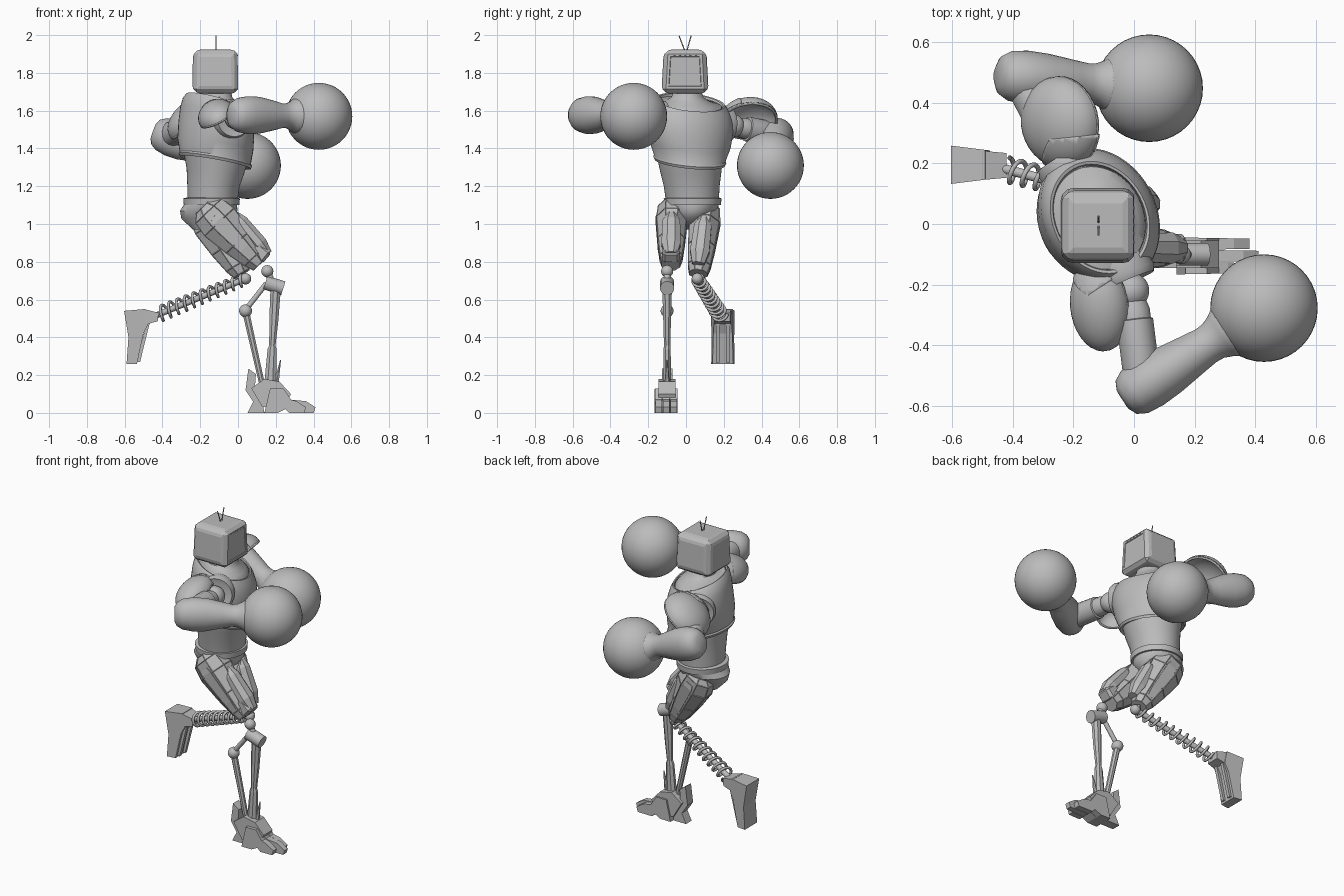
import bpy, bmesh
from math import sin, cos, pi, radians
from mathutils import Vector, Matrix, Euler

if "Cube" in bpy.data.objects:
    bpy.data.objects.remove(bpy.data.objects["Cube"])

grey = bpy.data.materials.new("plain_grey")
grey.use_nodes = True
grey.diffuse_color = (0.5, 0.5, 0.5, 1)
grey.node_tree.nodes["Principled BSDF"].inputs["Base Color"].default_value = (0.5, 0.5, 0.5, 1)


def finish(name, bm, smooth=0):
    """Turn a bmesh into a named object; smooth is the sharp-edge angle."""
    bmesh.ops.recalc_face_normals(bm, faces=bm.faces)
    me = bpy.data.meshes.new(name)
    bm.to_mesh(me)
    bm.free()
    me.materials.append(grey)
    if smooth:
        for p in me.polygons:
            p.use_smooth = True
        me.set_sharp_from_angle(angle=radians(smooth))
    ob = bpy.data.objects.new(name, me)
    bpy.context.collection.objects.link(ob)
    return ob


def skin(name, rings, smooth=0, panel=0):
    """Join rings of points into a closed tube, with optional sunk panels."""
    bm = bmesh.new()
    loops = [[bm.verts.new(p) for p in r] for r in rings]
    n = len(loops[0])
    sides = [bm.faces.new((a[i], a[(i + 1) % n], b[(i + 1) % n], b[i]))
             for a, b in zip(loops, loops[1:]) for i in range(n)]
    bm.faces.new(loops[0])
    bm.faces.new(loops[-1])
    if panel:
        bmesh.ops.recalc_face_normals(bm, faces=bm.faces)
        bmesh.ops.inset_individual(bm, faces=sides, thickness=panel, depth=-panel * 0.6)
    return finish(name, bm, smooth)


def limb(name, p0, p1, profile, n=24, smooth=40, panel=0):
    """Tube along p0-p1; profile rows are (t, radius_u, radius_v)."""
    p0, p1 = Vector(p0), Vector(p1)
    d = (p1 - p0).normalized()
    ref = Vector((0, 0, 1)) if abs(d.z) < 0.6 else Vector((0, 1, 0))
    u = d.cross(ref).normalized()
    v = u.cross(d)
    angles = [2 * pi * (i + 0.5) / n for i in range(n)]
    return skin(name, [[p0.lerp(p1, t) + u * (a * cos(k)) + v * (b * sin(k)) for k in angles]
                       for t, a, b in profile], smooth, panel)


def rod(name, p0, p1, r0, r1=None, n=16):
    r1 = r1 or r0
    return limb(name, p0, p1, [(0, r0, r0), (1, r1, r1)], n)


def trunk(name, rows, yaw):
    """Upright body shell; rows are (z, cx, cy, depth, width, forward tilt)."""
    rot = Matrix.Rotation(radians(yaw), 3, 'Z')
    rings = []
    for z, cx, cy, a, b, tilt in rows:
        rings.append([Vector((cx, cy, z)) + rot @ Vector((a * cos(k), b * sin(k), -tilt * a * cos(k)))
                      for k in (2 * pi * i / 48 for i in range(48))])
    return skin(name, rings, 40)


def ball(name, c, r):
    bm = bmesh.new()
    bmesh.ops.create_uvsphere(bm, u_segments=40, v_segments=24, radius=r, matrix=Matrix.Translation(c))
    return finish(name, bm, 60)


def prism(name, outline, y, half, taper=0.0):
    """Extrude an x-z outline about y, narrowing toward +x by taper."""
    xs = [x for x, z in outline]
    lo, span = min(xs), max(xs) - min(xs)
    return skin(name, [[(x, y + s * half * (1 - taper * (x - lo) / span), z) for x, z in outline]
                       for s in (-1, 1)])


def box(name, c, size, rot=(0, 0, 0), bevel=0.006):
    bm = bmesh.new()
    m = Matrix.LocRotScale(Vector(c), Euler(rot), Vector(size))
    bmesh.ops.create_cube(bm, size=1, matrix=m)
    bmesh.ops.bevel(bm, geom=bm.edges[:], offset=bevel, segments=1, affect='EDGES')
    return finish(name, bm)


# Head: bevelled set with shallow raised panels and a framed screen
bm = bmesh.new()
bmesh.ops.create_cube(bm, size=1, matrix=Matrix.LocRotScale(
    Vector((-0.118, -0.005, 1.807)), None, Vector((0.238, 0.24, 0.222))))
for v in bm.verts:
    if v.co.z > 1.8:
        v.co.y = -0.005 + (v.co.y + 0.005) * 0.9
        v.co.x = -0.118 + (v.co.x + 0.118) * 0.97
bmesh.ops.bevel(bm, geom=bm.edges[:], offset=0.018, segments=1, affect='EDGES')
bm.normal_update()
big = [f for f in bm.faces if f.calc_area() > 0.02]
screen = [f for f in big if f.normal.x > 0.8]
bmesh.ops.inset_individual(bm, faces=[f for f in big if f not in screen], thickness=0.024, depth=0.005)
bmesh.ops.inset_individual(bm, faces=screen, thickness=0.02, depth=0)
bmesh.ops.inset_individual(bm, faces=screen, thickness=0.003, depth=-0.004)
finish("head", bm)
for i in range(5):
    box(f"head_button_{i}", (-0.005, -0.06 + i * 0.028, 1.893), (0.012, 0.01, 0.006), bevel=0.001)
for s in (-1, 1):
    rod("antenna", (-0.117, 0, 1.90), (-0.117, s * 0.032 - 0.005, 1.997), 0.003, n=6)

# Neck, chest, waist and hips
trunk("neck", [(1.58, -.115, .02, .15, .185, .3), (1.635, -.115, .02, .145, .175, .3),
               (1.645, -.115, .018, .125, .145, .22), (1.656, -.115, .012, .1, .11, .1),
               (1.672, -.115, .008, .084, .085, 0), (1.71, -.115, .005, .08, .072, 0)], 28)
trunk("chest", [(1.335, -.12, .02, .165, .165, .2), (1.325, -.12, .02, .188, .185, .2),
                (1.34, -.12, .02, .195, .193, .2), (1.35, -.12, .02, .188, .19, .2),
                (1.42, -.12, .022, .195, .22, .2), (1.50, -.115, .024, .19, .235, .25),
                (1.57, -.112, .024, .183, .232, .3), (1.62, -.112, .022, .17, .212, .33),
                (1.645, -.112, .022, .155, .192, .33), (1.642, -.112, .022, .147, .182, .33),
                (1.60, -.112, .022, .14, .17, .33)], 28)
trunk("abdomen", [(1.10, -.135, .035, .13, .138, 0), (1.20, -.13, .03, .138, .148, 0),
                  (1.28, -.12, .025, .152, .163, .1), (1.36, -.12, .02, .17, .175, .2)], 8)
trunk("belt", [(1.10, -.14, .035, .13, .13, 0), (1.10, -.14, .035, .147, .15, 0),
               (1.135, -.14, .035, .15, .153, 0), (1.14, -.14, .035, .13, .138, 0)], 0)
trunk("pelvis", [(0.97, -.18, .03, .06, .06, 0), (1.03, -.165, .03, .135, .09, 0),
                 (1.07, -.155, .035, .152, .13, 0), (1.105, -.145, .035, .14, .14, 0)], 0)

# Thighs with sunk panels, outer strips and kneecaps
for side, hip, knee in (("right", (-.17, -.075, 1.085), (.115, -.08, .785)),
                        ("left", (-.18, .108, 1.085), (.02, .065, .735))):
    h, k = Vector(hip), Vector(knee)
    limb(side + "_thigh", h, k, [(-.04, .06, .05), (.05, .105, .08), (.25, .118, .088),
                                 (.6, .096, .078), (.88, .07, .066), (1.0, .05, .053)], 8, 0, .004)
    out = -1 if side == "right" else 1
    off = Vector((0, out * .072, 0))
    limb(side + "_thigh_strip", h.lerp(k, .15) + off, h.lerp(k, .85) + off * .75,
         [(0, .03, .01), (.1, .045, .02), (.8, .035, .018), (1, .02, .01)], 4, 0)
    limb(side + "_thigh_front", h.lerp(k, .3) + Vector((.065, 0, .06)), k + Vector((.045, 0, .055)),
         [(0, .02, .025), (.2, .04, .05), (.75, .045, .055), (1, .025, .035)], 8, 0)
box("right_kneecap", (.115, -.08, .85), (.1, .095, .08), (0, radians(40), 0), .015)

# Standing shin: two rods around a cross cylinder
Y = -.1
ball("knee_ball", (.155, Y, .75), .032)
rod("knee_cylinder", (.145, Y, .69), (.24, Y, .66), .038)
rod("knee_link", (.15, Y, .76), (.19, Y, .67), .018)
limb("main_shin", (.2, Y, .67), (.17, Y, .15), [(0, .03, .028), (.35, .026, .022), (.6, .018, .018),
                                               (.64, .026, .02), (1, .034, .024)], 8, 0)
rod("rear_link", (.15, Y, .685), (.04, Y, .545), .014)
ball("rear_joint", (.04, Y, .54), .034)
rod("rear_shin", (.04, Y, .54), (.13, Y, .14), .02, .016, 8)
rod("ankle_fin", (.2, Y, .14), (.225, Y, .28), .016, .003, 6)

# Standing foot: body, heel spur, toes
prism("foot_body", [(.07, .13), (.14, .18), (.22, .165), (.28, .1), (.25, .03), (.13, .03)], Y, .045)
prism("heel_spur", [(.055, .235), (.095, .205), (.09, .14), (.12, .1), (.14, .0), (.05, .0),
                    (.08, .06), (.04, .12)], Y, .028)
for i, (y, tip) in enumerate(((-.145, .36), (-.105, .41), (-.065, .38))):
    prism(f"toe_{i}", [(.14, .0), (.17, .13), (.24, .13), (.28, .07), (tip - .05, .062),
                       (tip, .03), (tip - .01, .0), (.27, .0), (.25, .02), (.21, .0)], y, .021, .2)

# Raised shin: coil spring around a core rod
a, b = Vector((.04, .06, .71)), Vector((-.46, .19, .505))
rod("spring_core", a, b, .016)
d = (b - a).normalized()
u = d.cross(Vector((0, 0, 1))).normalized()
v = u.cross(d)
curve = bpy.data.curves.new("spring", 'CURVE')
curve.dimensions = '3D'
curve.bevel_depth = .008
curve.bevel_resolution = 2
turns, steps = 11, 20
path = curve.splines.new('POLY')
path.points.add(turns * steps)
for i, p in enumerate(path.points):
    t = i / (turns * steps)
    ang = t * turns * 2 * pi
    r = .03 + .01 * t
    p.co = (*(a.lerp(b, t * .92) + u * r * cos(ang) + v * r * sin(ang)), 1)
curve.materials.append(grey)
bpy.context.collection.objects.link(bpy.data.objects.new("spring", curve))
ball("left_knee_joint", (.04, .06, .71), .03)

# Raised foot
prism("raised_ankle", [(-.5, .55), (-.42, .53), (-.425, .485), (-.5, .465)], .193, .048, .15)
prism("raised_foot", [(-.603, .54), (-.49, .55), (-.475, .47), (-.5, .42), (-.535, .26),
                      (-.59, .26), (-.58, .4)], .195, .063, .25)
for y in (.168, .222):
    limb("raised_foot_rail", (-.47, y, .5), (-.527, y, .27), [(0, .012, .014), (1, .012, .014)], 4, 0)

# Arms: socket, joint, upper arm, flared forearm and big round fist
for side, sh, el, fist in (("right", (-.01, -.22, 1.56), (.03, -.535, 1.577), (.428, -.277, 1.57)),
                           ("left", (-.25, .25, 1.52), (-.375, .485, 1.465), (.05, .447, 1.31))):
    s, e, f = Vector(sh), Vector(el), Vector(fist)
    core = Vector((-.112, .022, 1.54))
    limb(side + "_socket_ring", core.lerp(s, .6), core.lerp(s, .88),
         [(0, .1, .1), (.7, .105, .105), (1, .095, .095), (.9, .07, .07)], 32)
    ball(side + "_shoulder_joint", s, .06)
    limb(side + "_upper_arm", s, e, [(.05, .04, .04), (.2, .055, .055), (.3, .055, .055), (.31, .062, .066),
                                     (.85, .062, .07), (1, .055, .06)], 16)
    rod(side + "_elbow_pin", e - Vector((0, 0, .075)), e + Vector((0, 0, .075)), .05)
    limb(side + "_forearm", e, f, [(-.17, .035, .045), (-.14, .065, .07), (-.07, .083, .09), (.05, .088, .1),
                                   (.2, .084, .098), (.42, .07, .076), (.52, .064, .064), (.58, .066, .066),
                                   (.64, .078, .078), (.7, .097, .097), (.8, .1, .1)], 32, 50)
    ball(side + "_fist", f, .177)

# Shoulder guards: domed shells with a second plate on the neck end
for side, c, size, rot, neck in (("right", (-.112, -.27, 1.57), (.102, .152, .085), (12, -28, 0), 1),
                                 ("left", (-.24, .335, 1.55), (.15, .152, .1), (-14, -37, 32), -1)):
    for part, scale in (("shoulder_guard", 1.0), ("shoulder_plate", 1.04)):
        bm = bmesh.new()
        bmesh.ops.create_uvsphere(bm, u_segments=32, v_segments=20, radius=scale)
        cuts = [((0, 0, 0), (0, 0, -1))]
        if part == "shoulder_plate":
            cuts += [((0, neck * .35, 0), (sx, -neck, 0)) for sx in (-.4, .4)]
        for co, no in cuts:
            bmesh.ops.bisect_plane(bm, geom=bm.verts[:] + bm.edges[:] + bm.faces[:],
                                   plane_co=co, plane_no=no, clear_outer=True)
        ob = finish(side + "_" + part, bm, 50)
        ob.matrix_world = Matrix.LocRotScale(Vector(c), Euler([radians(x) for x in rot]), Vector(size))
        shell = ob.modifiers.new("shell", 'SOLIDIFY')
        shell.thickness = 0.12
        shell.offset = -1
